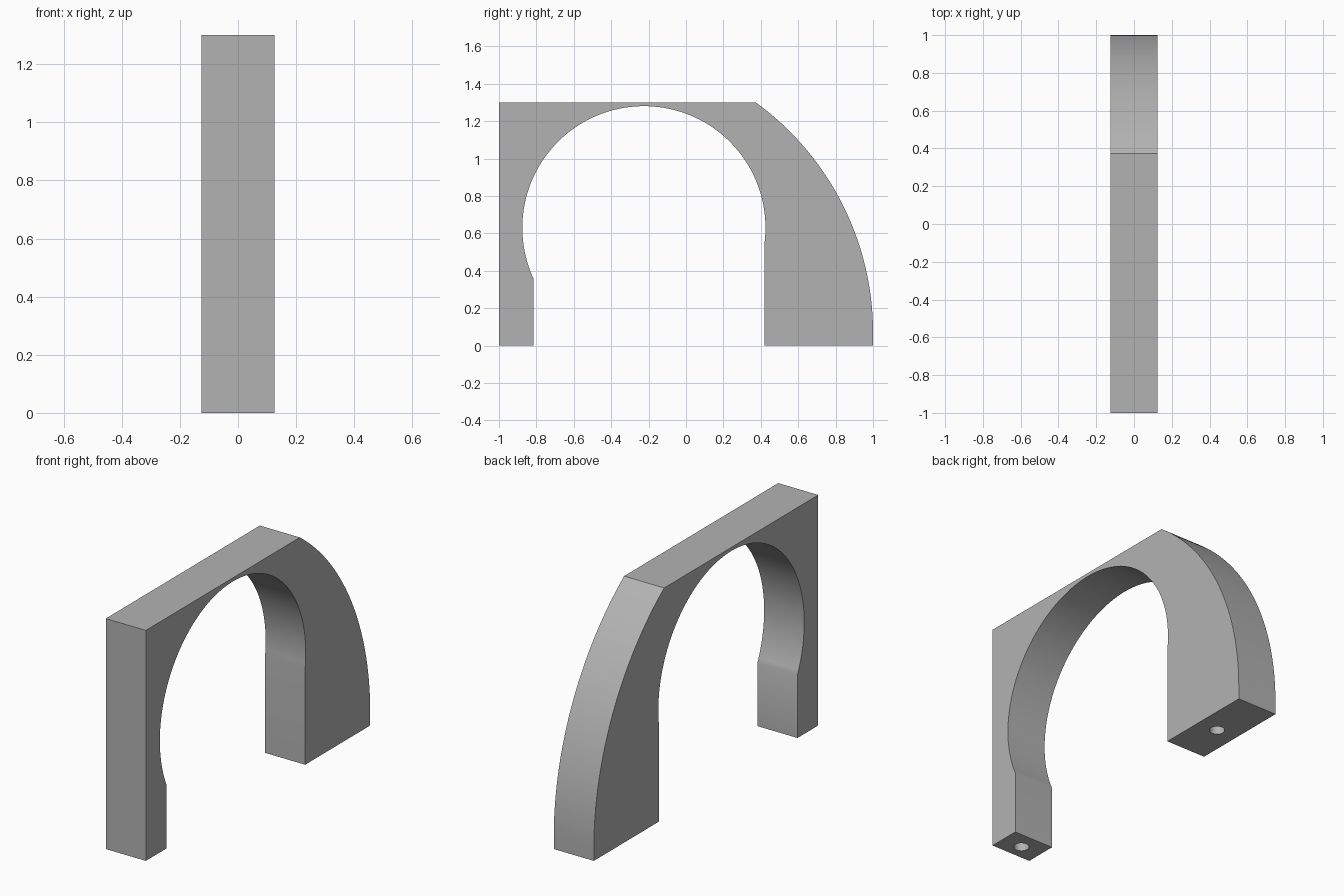
import bpy, bmesh
from math import sin, cos, asin, acos, sqrt, radians, tau

if "Cube" in bpy.data.objects:
    bpy.data.objects.remove(bpy.data.objects["Cube"])

HALF_WIDTH = 0.125
HEIGHT = 1.30

grey = bpy.data.materials.new("plain grey")
grey.use_nodes = True
grey.diffuse_color = (0.45, 0.45, 0.45, 1)
grey.node_tree.nodes["Principled BSDF"].inputs["Base Color"].default_value = grey.diffuse_color


def arc(cy, cz, r, start, end, steps):
    """Points on an arc in the side plane, angles in radians."""
    angles = [start + (end - start) * i / steps for i in range(steps + 1)]
    return [(cy + r * cos(a), cz + r * sin(a)) for a in angles]


# Curved back edge, from the foot up to the flat top
back_r, back_z = 1.52, 0.07
back = arc(1 - back_r, back_z, back_r, 0, asin((HEIGHT - back_z) / back_r), 40)

# Round opening that runs into the two straight legs
hole_y, hole_z, hole_r = -0.225, 0.63, 0.65
front_leg, back_leg = -0.815, 0.42
start = tau - acos((front_leg - hole_y) / hole_r)
end = -acos((back_leg - hole_y) / hole_r)
opening = arc(hole_y, hole_z, hole_r, start, end, 96)

profile = ([(back_leg, 0), (1, 0)] + back + [(-1, HEIGHT), (-1, 0), (front_leg, 0)]
           + opening)

# Arch body: the side profile extruded across the width
bm = bmesh.new()
face = bm.faces.new([bm.verts.new((-HALF_WIDTH, y, z)) for y, z in profile])
side = bmesh.ops.extrude_face_region(bm, geom=[face])
bmesh.ops.translate(bm, vec=(2 * HALF_WIDTH, 0, 0),
                    verts=[v for v in side["geom"] if isinstance(v, bmesh.types.BMVert)])
bmesh.ops.recalc_face_normals(bm, faces=bm.faces)
mesh = bpy.data.meshes.new("arch_bracket")
bm.to_mesh(mesh)
bm.free()
arch = bpy.data.objects.new("arch_bracket", mesh)
bpy.context.collection.objects.link(arch)
mesh.materials.append(grey)

# Blind screw holes under both feet
for name, y in (("front_hole_cutter", -0.915), ("back_hole_cutter", 0.675)):
    bpy.ops.mesh.primitive_cylinder_add(vertices=32, radius=0.04, depth=0.5, location=(0, y, 0))
    cutter = bpy.context.object
    cutter.name = name
    cutter.hide_render = True
    cutter.data.materials.append(grey)
    cut = arch.modifiers.new(name, "BOOLEAN")
    cut.object = cutter
    cut.operation = "DIFFERENCE"
    cut.solver = "EXACT"
    bpy.context.view_layer.objects.active = arch
    bpy.ops.object.modifier_apply(modifier=name)
    bpy.data.objects.remove(cutter)

bpy.ops.object.select_all(action="DESELECT")
arch.select_set(True)
bpy.context.view_layer.objects.active = arch
bpy.ops.object.shade_smooth_by_angle(angle=radians(30))
